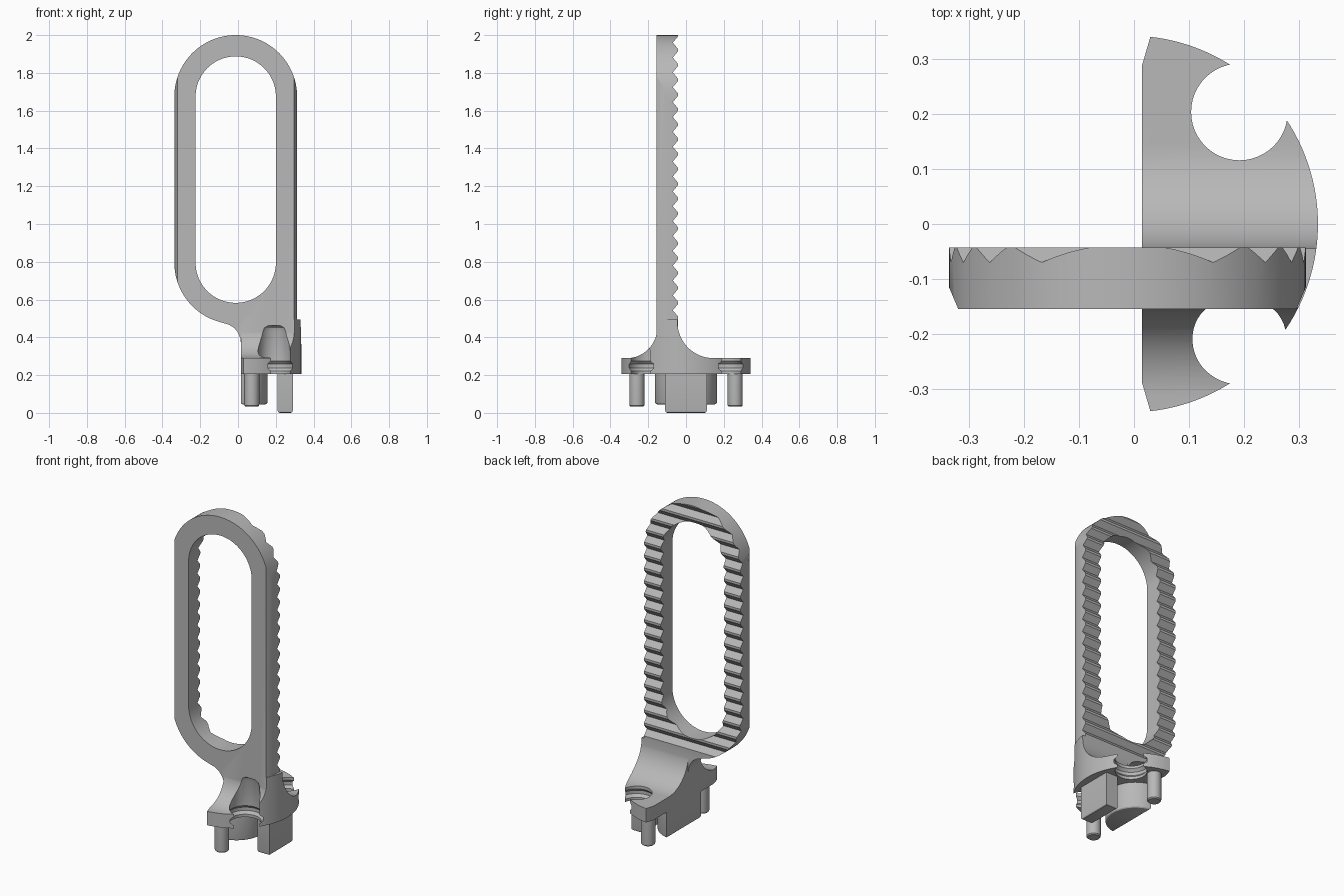
import bpy, bmesh, math
from mathutils import Vector

default = bpy.data.objects.get("Cube")
if default:
    bpy.data.objects.remove(default)

grey = bpy.data.materials.new("light grey")
grey.use_nodes = True
colour = (0.48, 0.48, 0.48, 1)
grey.diffuse_color = colour
grey.node_tree.nodes["Principled BSDF"].inputs["Base Color"].default_value = colour


def make(name, bm):
    bmesh.ops.recalc_face_normals(bm, faces=bm.faces)
    mesh = bpy.data.meshes.new(name)
    bm.to_mesh(mesh)
    bm.free()
    obj = bpy.data.objects.new(name, mesh)
    bpy.context.collection.objects.link(obj)
    mesh.materials.append(grey)
    return obj


def arc(cx, cy, r, start, end, n=24):
    angles = [math.radians(start + (end - start) * i / n) for i in range(n + 1)]
    return [(cx + r * math.cos(a), cy + r * math.sin(a)) for a in angles]


def add_prism(bm, points, axis, low, high):
    """Extrude a flat outline along axis 0, 1 or 2."""
    def place(p):
        co = list(p)
        co.insert(axis, low)
        return Vector(co)
    face = bm.faces.new([bm.verts.new(place(p)) for p in points])
    out = bmesh.ops.extrude_face_region(bm, geom=[face])
    shift = Vector((0, 0, 0))
    shift[axis] = high - low
    bmesh.ops.translate(bm, vec=shift,
                        verts=[v for v in out["geom"] if isinstance(v, bmesh.types.BMVert)])


def prism(name, points, axis, low, high):
    bm = bmesh.new()
    add_prism(bm, points, axis, low, high)
    return make(name, bm)


def lathe(name, profile, x, y, n=48):
    """Closed solid of stacked circles given as (radius, z)."""
    bm = bmesh.new()
    rings = []
    for r, z in profile:
        rings.append([bm.verts.new((px, py, z)) for px, py in arc(x, y, r, 0, 360, n)[:-1]])
    for a, b in zip(rings, rings[1:]):
        for i in range(n):
            j = (i + 1) % n
            bm.faces.new((a[i], a[j], b[j], b[i]))
    bm.faces.new(rings[0])
    bm.faces.new(rings[-1])
    return make(name, bm)


def boolean(target, tool, operation):
    mod = target.modifiers.new("bool", "BOOLEAN")
    mod.operation, mod.object, mod.solver = operation, tool, "EXACT"
    bpy.context.view_layer.objects.active = target
    bpy.ops.object.modifier_apply(modifier=mod.name)
    bpy.data.objects.remove(tool)


def bevel_bottom(obj, width):
    """Round the underside rim."""
    bm = bmesh.new()
    bm.from_mesh(obj.data)
    low = min(v.co.z for v in bm.verts)
    rim = [e for e in bm.edges if all(v.co.z < low + 1e-4 for v in e.verts)]
    bmesh.ops.bevel(bm, geom=rim, offset=width, segments=3, profile=0.5, affect="EDGES")
    bm.to_mesh(obj.data)
    bm.free()


# Tall loop plate with a neck curving down into the base
cx, top, low = -0.012, 1.675, 0.795
outline = arc(cx, top, 0.325, 0, 180, 48) + arc(cx, low, 0.325, 180, 255)
outline += [(-0.05, 0.468), (-0.02, 0.45), (0, 0.425), (0.012, 0.395), (0.018, 0.35),
            (0.018, 0.21), (0.313, 0.21)]
plate = prism("loop_plate", outline, 1, -0.155, -0.043)

# Sloped front corners on the long sides
bm = bmesh.new()
bm.from_mesh(plate.data)
for side in (-1, 1):
    cut = bmesh.ops.bisect_plane(bm, geom=bm.verts[:] + bm.edges[:] + bm.faces[:],
                                 plane_co=(cx + side * 0.325, -0.115, 1),
                                 plane_no=(side * 0.04, -0.017, 0), clear_outer=True)
    edges = [e for e in cut["geom_cut"] if isinstance(e, bmesh.types.BMEdge)]
    bmesh.ops.holes_fill(bm, edges=edges, sides=0)
bmesh.ops.recalc_face_normals(bm, faces=bm.faces)
bm.to_mesh(plate.data)
bm.free()

# Long slot
slot = arc(cx, top, 0.2125, 0, 180, 40) + arc(cx, low, 0.2125, 180, 360, 40)
boolean(plate, prism("slot_cutter", slot, 1, -0.3, 0.2), "DIFFERENCE")

# Gripping ridges across the back
bm = bmesh.new()
for i in range(19):
    z = 1.96 - i * 0.0787
    notch = [(-0.03, z - 0.048), (-0.07, z), (-0.03, z + 0.048)]
    add_prism(bm, notch, 0, -0.5, 0.5)
boolean(plate, make("ridge_cutter", bm), "DIFFERENCE")

# Base: flared side profile trimmed to a half-round plan
profile = [(-0.36, 0.205), (0.36, 0.205), (0.36, 0.29)]
profile += arc(0.145, 0.48, 0.19, 270, 180)
profile += [(-0.045, 0.495), (-0.153, 0.495)]
profile += arc(-0.313, 0.45, 0.16, 0, -90) + [(-0.36, 0.29)]
base = prism("flared_base", profile, 0, 0, 0.4)
edge = math.degrees(math.acos(0.038 / 0.345))
plan = [(0.015, -0.29)] + arc(-0.008, 0, 0.343, -edge, edge, 64) + [(0.015, 0.29)]
boolean(base, prism("plan_cutter", plan, 2, 0.1, 0.6), "INTERSECT")
boolean(plate, base, "UNION")
plate.name = "loop_and_base"

# Grooved round screw seats at front and back
seat = [(0.088, 0.15), (0.088, 0.222), (0.103, 0.238), (0.103, 0.258), (0.088, 0.274),
        (0.088, 0.30), (0.078, 0.43), (0.072, 0.45), (0.058, 0.462)]
for side in (-1, 1):
    boolean(plate, lathe("seat_cutter", seat, 0.192, side * 0.204), "DIFFERENCE")

# Parts under the base
parts = [plate]
for side, label in ((-1, "front"), (1, "back")):
    pin = [(0.033, 0.033), (0.039, 0.039), (0.04, 0.05), (0.04, 0.21)]
    parts.append(lathe(label + "_pin", pin, 0.073, side * 0.26, 32))

half_disc = prism("half_round_boss", arc(-0.01, 0, 0.166, -81.3, 81.3, 40), 2, 0.045, 0.21)
key = prism("key_block", [(0.21, -0.11), (0.29, -0.11), (0.29, 0.11), (0.21, 0.11)], 2, 0, 0.21)
for part in (half_disc, key):
    bevel_bottom(part, 0.012)
    parts.append(part)

# Smooth the curves, keep the edges crisp
bpy.ops.object.select_all(action="DESELECT")
for part in parts:
    part.select_set(True)
bpy.context.view_layer.objects.active = plate
bpy.ops.object.shade_smooth_by_angle(angle=math.radians(25))
